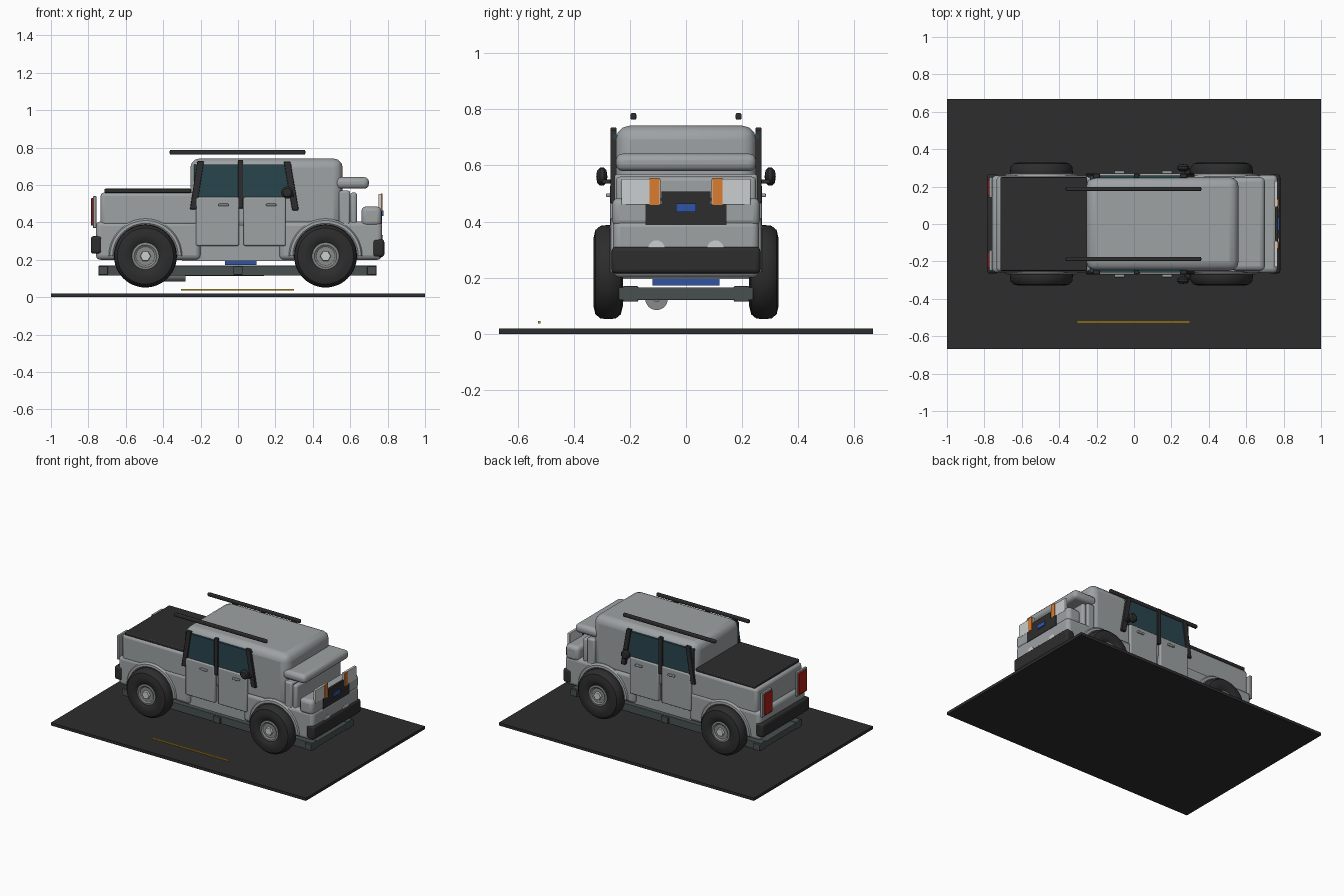
import bpy, bmesh, math
from mathutils import Vector, Matrix

cube = bpy.data.objects.get("Cube")
if cube:
    bpy.data.objects.remove(cube, do_unlink=True)


def material(name, *rgb):
    m = bpy.data.materials.new(name)
    m.use_nodes = True
    m.diffuse_color = (*rgb, 1)
    m.node_tree.nodes["Principled BSDF"].inputs["Base Color"].default_value = (*rgb, 1)
    return m


PAINT = material("grey paint", .34, .36, .37)
BLACK = material("black trim", .026, .026, .027)
FRAME = material("frame steel", .065, .08, .08)
GLASS = material("tinted glass", .022, .06, .075)
YELLOW = material("road yellow", .6, .36, .02)
AMBER = material("amber lens", .7, .2, .03)
RED = material("red lens", .42, .015, .01)
BLUE = material("blue badge", .03, .09, .36)
SILVER = material("bright silver", .6, .62, .62)
HUB = material("wheel alloy", .25, .26, .26)


def finish(name, bm, mat, bevel=0, segments=3):
    bmesh.ops.recalc_face_normals(bm, faces=bm.faces)
    mesh = bpy.data.meshes.new(name)
    bm.to_mesh(mesh)
    bm.free()
    mesh.materials.append(mat)
    ob = bpy.data.objects.new(name, mesh)
    bpy.context.collection.objects.link(ob)
    if bevel:
        mod = ob.modifiers.new("rounded edges", 'BEVEL')
        mod.width, mod.segments = bevel, segments
    for other in bpy.context.selected_objects:
        other.select_set(False)
    bpy.context.view_layer.objects.active = ob
    ob.select_set(True)
    bpy.ops.object.shade_smooth_by_angle(angle=math.radians(35))
    return ob


def box(name, x, y, z, mat, bevel=0, shear=0):
    """Box from ranges; shear moves the top along x."""
    bm = bmesh.new()
    bmesh.ops.create_cube(bm, size=1)
    for v in bm.verts:
        top = v.co.z > 0
        v.co = [r[0] if c < 0 else r[1] for r, c in zip((x, y, z), v.co)]
        if top:
            v.co.x += shear
    return finish(name, bm, mat, bevel)


def wide(name, x, half, z, mat, bevel=0):
    return box(name, x, (-half, half), z, mat, bevel)


def pair(name, x, y, z, mat, bevel=0, shear=0):
    box("left_" + name, x, y, z, mat, bevel, shear)
    box("right_" + name, x, (-y[1], -y[0]), z, mat, bevel, shear)


def lathe(name, profile, centre, mat, axis='Y', angle=360, steps=40):
    """Sweep (radius, offset) points round an axis."""
    bm = bmesh.new()
    pts = [bm.verts.new((r, o, 0)) for r, o in profile]
    edges = [bm.edges.new(p) for p in zip(pts, pts[1:])]
    bmesh.ops.spin(bm, geom=pts + edges, cent=(0, 0, 0), axis=(0, -1, 0),
                   angle=math.radians(angle), steps=steps)
    bmesh.ops.remove_doubles(bm, verts=bm.verts, dist=.0001)
    if axis == 'X':
        bm.transform(Matrix.Rotation(math.pi / 2, 4, 'Z'))
    bm.transform(Matrix.Translation(Vector(centre)))
    return finish(name, bm, mat)


# Ground and road line
wide("road_base", (-1, 1), .667, (0, .02), BLACK)
box("road_line", (-.305, .3), (-.528, -.518), (.037, .045), YELLOW)

# Ladder frame and underbody
pair("frame_rail", (-.745, .74), (.17, .225), (.115, .17), FRAME, .004)
for i, x in enumerate((-.72, -.4, 0, .4, .715)):
    wide(f"frame_crossmember_{i}", (x - .025, x + .025), .24, (.12, .165), FRAME, .004)
lathe("exhaust_muffler", [(0, -.06), (.04, -.06), (.04, .06), (0, .06)],
      (-.34, -.105, .125), HUB, 'X')
lathe("exhaust_pipe", [(0, -.22), (.012, -.22), (.012, .22), (0, .22)],
      (-.08, -.105, .125), HUB, 'X', steps=16)
wide("underbody_battery", (-.07, .1), .12, (.172, .198), BLUE)

# Lower body, load bed and cab
wide("floor_pan", (-.3, .3), .24, (.195, .4), PAINT)
wide("rear_lower_body", (-.76, -.2), .26, (.2, .405), PAINT, .025)
wide("front_lower_body", (.22, .77), .26, (.2, .405), PAINT, .025)
wide("load_bed", (-.735, -.2), .255, (.38, .56), PAINT, .02)
wide("bed_cover", (-.715, -.25), .25, (.558, .58), BLACK, .006)
wide("cab", (-.255, .56), .25, (.36, .742), PAINT, .05)

# Hood and nose
wide("hood", (.52, .7), .25, (.58, .642), PAINT, .025)
wide("engine_bulkhead", (.54, .6), .255, (.38, .57), PAINT, .012)
wide("radiator_panel", (.6, .637), .25, (.38, .56), PAINT, .015)
wide("nose", (.66, .767), .263, (.38, .485), PAINT, .025)
wide("front_bumper", (.72, .782), .265, (.215, .31), BLACK, .015)
wide("rear_bumper", (-.787, -.727), .265, (.233, .327), BLACK, .015)

# Lamps and grille
pair("headlight", (.75, .768), (.09, .23), (.46, .552), SILVER, .003)
pair("indicator", (.765, .773), (.095, .13), (.46, .555), AMBER)
wide("grille_lower", (.755, .771), .145, (.388, .462), BLACK)
wide("grille_upper", (.755, .771), .088, (.46, .507), BLACK)
wide("grille_badge", (.77, .777), .036, (.435, .465), BLUE)
pair("tail_lamp_housing", (-.775, -.757), (.14, .25), (.37, .54), PAINT, .004)
pair("tail_lamp", (-.785, -.774), (.15, .235), (.383, .53), RED, .002)

# Doors, windows and pillars on both sides
for label, x0, x1 in (("rear", -.225, .005), ("front", .03, .255)):
    pair(label + "_door", (x0, x1), (.2, .27), (.275, .535), PAINT, .008)
    h = x0 + .12 if label == "rear" else x1 - .105
    pair(label + "_door_handle", (h, h + .055), (.268, .285), (.487, .5), PAINT, .005)
pair("side_window", (-.235, .285), (.235, .26), (.53, .71), GLASS)
pair("front_pillar", (.29, .325), (.248, .269), (.465, .725), BLACK, .004, -.045)
pair("middle_pillar", (0, .028), (.248, .269), (.475, .735), BLACK, .004)
pair("rear_pillar", (-.257, -.222), (.248, .269), (.47, .728), BLACK, .004, .04)

# Roof rails
pair("roof_rail", (-.365, .36), (.177, .198), (.763, .787), BLACK, .006)

# Wheels, flares, mirrors and fog lamps
tyre = [(.07, .225), (.12, .225), (.15, .232), (.165, .25), (.168, .278),
        (.165, .305), (.15, .323), (.12, .33), (.09, .328), (.07, .315)]
rim = [(0, .23), (.07, .23), (.072, .32), (.06, .322), (.05, .315), (.03, .315), (0, .315)]
cap = [(0, .31), (.03, .31), (.027, .33), (0, .33)]
flare = [(.165, .2), (.165, .262), (.175, .27), (.19, .268), (.2, .255), (.2, .2)]
for side, s in (("left", 1), ("right", -1)):
    def side_lathe(name, pts, x, z, mat, **kw):
        lathe(f"{side}_{name}", [(r, s * y) for r, y in pts], (x, 0, z), mat, **kw)
    for end, x in (("front", .468), ("rear", -.495)):
        side_lathe(end + "_tyre", tyre, x, .22, BLACK, steps=48)
        side_lathe(end + "_rim", rim, x, .22, HUB)
        side_lathe(end + "_hub_cap", cap, x, .22, SILVER, steps=6)
        side_lathe(end + "_wheel_flare", flare, x, .22, PAINT, angle=180)
    side_lathe("mirror", [(0, .28), (.022, .283), (.032, .293), (.032, .307),
                          (.022, .317), (0, .32)], .263, .56, BLACK, steps=24)
    box(side + "_mirror_arm", (.27, .3), sorted((s * .26, s * .3)), (.535, .55), BLACK, .004)
    lathe(side + "_fog_lamp", [(0, 0), (.03, 0), (.03, .03), (0, .03)],
          (.775, s * .105, .303), SILVER, 'X', steps=24)
